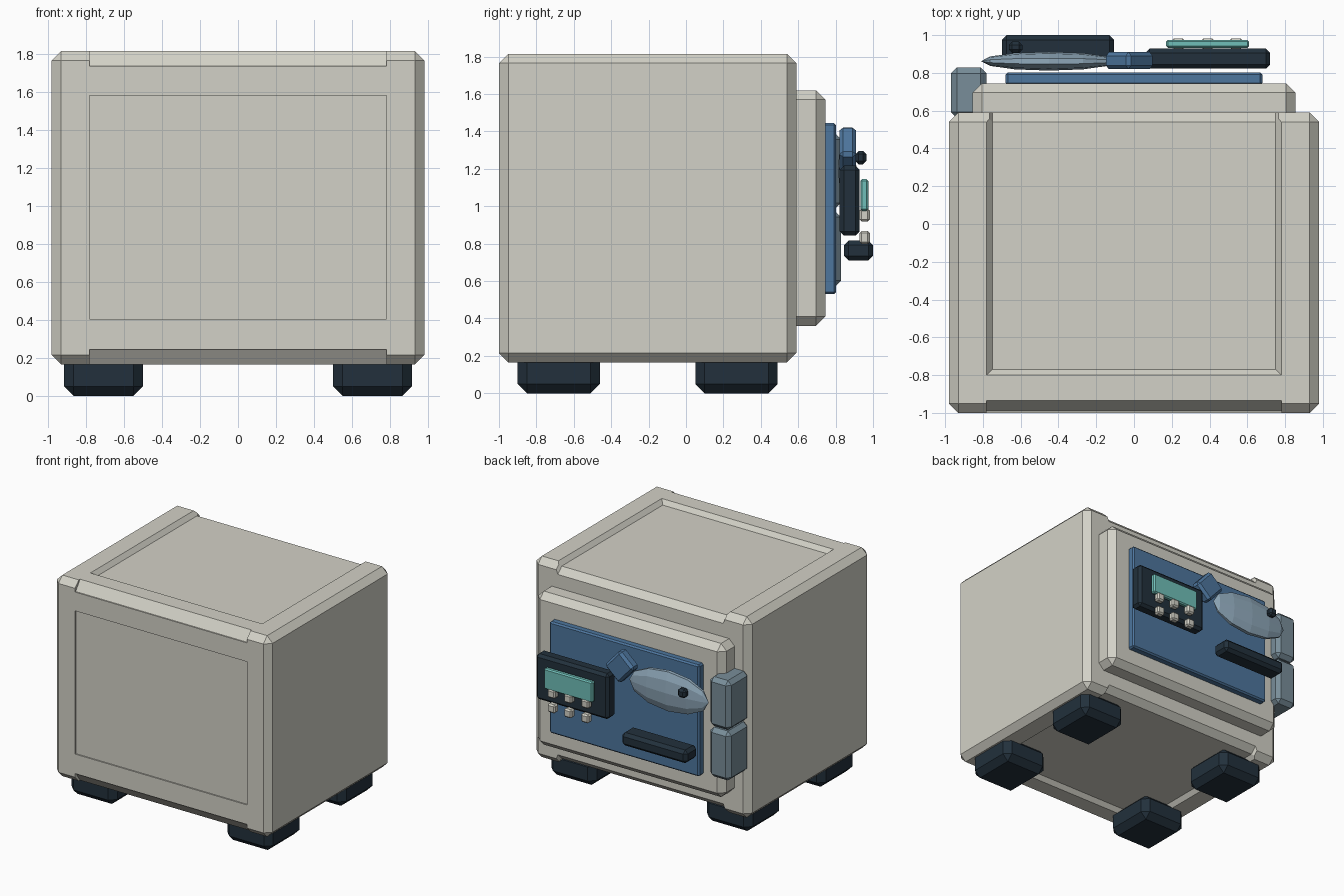
import bpy, bmesh, math
from mathutils import Matrix, Vector

if "Cube" in bpy.data.objects:
    bpy.data.objects.remove(bpy.data.objects["Cube"])


def material(name, rgb):
    m = bpy.data.materials.new(name)
    m.diffuse_color = (*rgb, 1)
    m.use_nodes = True
    m.node_tree.nodes["Principled BSDF"].inputs["Base Color"].default_value = m.diffuse_color
    return m


SHELL = material("warm_grey", (0.65, 0.64, 0.57))
DARK = material("dark_rubber", (0.016, 0.03, 0.045))
BLUE = material("blue_panel", (0.075, 0.18, 0.34))
TEAL = material("teal_screen", (0.16, 0.52, 0.48))
STEEL = material("pale_steel", (0.28, 0.40, 0.50))
HINGE = material("hinge_steel", (0.19, 0.27, 0.32))


def finish(name, bm, mat=None):
    bmesh.ops.recalc_face_normals(bm, faces=bm.faces)
    me = bpy.data.meshes.new(name)
    bm.to_mesh(me)
    bm.free()
    ob = bpy.data.objects.new(name, me)
    bpy.context.collection.objects.link(ob)
    if mat:
        me.materials.append(mat)
    return ob


def box(name, x, y, z, bevel=0, mat=None, turn=0):
    """Chamfered box from (min, max) ranges, optionally turned about y."""
    size = [b - a for a, b in (x, y, z)]
    bm = bmesh.new()
    bmesh.ops.create_cube(bm, size=1, matrix=Matrix.Diagonal((*size, 1)))
    if bevel:
        bmesh.ops.bevel(bm, geom=bm.edges[:], offset=bevel, segments=1,
                        affect='EDGES', profile=0.5)
    centre = Vector([(a + b) / 2 for a, b in (x, y, z)])
    bm.transform(Matrix.Translation(centre) @ Matrix.Rotation(turn, 4, 'Y'))
    return finish(name, bm, mat)


def hull(name, points):
    bm = bmesh.new()
    for p in points:
        bm.verts.new(p)
    bmesh.ops.convex_hull(bm, input=bm.verts[:])
    return finish(name, bm)


def cut(target, cutter):
    mod = target.modifiers.new("cut", 'BOOLEAN')
    mod.operation, mod.solver, mod.object = 'DIFFERENCE', 'EXACT', cutter
    bpy.context.view_layer.objects.active = target
    bpy.ops.object.modifier_apply(modifier=mod.name)
    bpy.data.objects.remove(cutter)


# Cabinet with recessed roof, underside and back panel
MID = 0.99
body = box("cabinet_body", (-0.98, 0.98), (-1, 0.59), (0.165, 1.815), 0.05, SHELL)
for s in (1, -1):
    def yz(pts):
        return [(sx * w, y, MID + s * (z - MID)) for w, y, z in pts for sx in (1, -1)]
    # sloped recess, open toward the door side
    cut(body, hull("recess_cutter", yz([(0.75, -0.77, 1.78), (0.75, 0.7, 1.78),
                                        (0.81, -0.83, 1.85), (0.81, 0.7, 1.85)])))
    # chamfer on the lowered edge above / below the door
    cut(body, hull("edge_cutter", yz([(0.75, 0.54, 1.78), (0.75, 0.60, 1.72),
                                      (0.78, 0.575, 1.815), (0.78, 0.635, 1.755)])))
    # shallow step in the rear rail
    cut(body, hull("rail_cutter", yz([(0.78, -1.1, 1.735), (0.78, -0.99, 1.735),
                                      (0.78, -0.99, 1.765), (0.78, -0.92, 1.835),
                                      (0.78, -1.1, 1.835)])))
cut(body, box("panel_cutter", (-0.78, 0.78), (-1.1, -0.99), (0.405, 1.58)))

# Feet
for sx in (-1, 1):
    for y0 in (-0.9, 0.05):
        x = sorted((sx * 0.5, sx * 0.915))
        box("foot", x, (y0, y0 + 0.44), (0, 0.215), 0.05, DARK)

# Door, front plate and hinges
box("door", (-0.855, 0.855), (0.53, 0.745), (0.36, 1.62), 0.05, SHELL)
box("door_plate", (-0.68, 0.68), (0.735, 0.803), (0.53, 1.445), 0.012, BLUE)
for z0 in (0.57, 0.985):
    box("hinge", (-0.97, -0.78), (0.56, 0.828), (z0, z0 + 0.405), 0.032, HINGE)

# Keypad with screen and six keys
box("keypad", (0.06, 0.72), (0.822, 0.928), (0.843, 1.217), 0.022, DARK)
box("screen", (0.17, 0.61), (0.932, 0.975), (0.975, 1.145), 0.01, TEAL)
for cx in (0.235, 0.39, 0.54):
    for cz in (0.833, 0.953):
        box("key", (cx - 0.035, cx + 0.035), (0.927, 0.983),
            (cz - 0.035, cz + 0.035), 0.012, SHELL)

# Pull handle
box("pull_handle", (-0.7, -0.105), (0.845, 1.0), (0.71, 0.817), 0.025, DARK)

# Fish ornament: faceted body, tail, eye
bm = bmesh.new()
bmesh.ops.create_uvsphere(bm, u_segments=10, v_segments=6, radius=1)
bm.transform(Matrix.Translation((-0.45, 0.862, 1.2))
             @ Matrix.Diagonal((0.36, 0.05, 0.17, 1))
             @ Matrix.Rotation(math.pi / 2, 4, 'Y'))
finish("fish_body", bm, STEEL)
box("fish_tail", (-0.13, 0.08), (0.82, 0.91), (1.205, 1.385), 0.02, BLUE,
    math.radians(48))
box("fish_eye", (-0.663, -0.59), (0.905, 0.965), (1.224, 1.296), 0.018, DARK)
